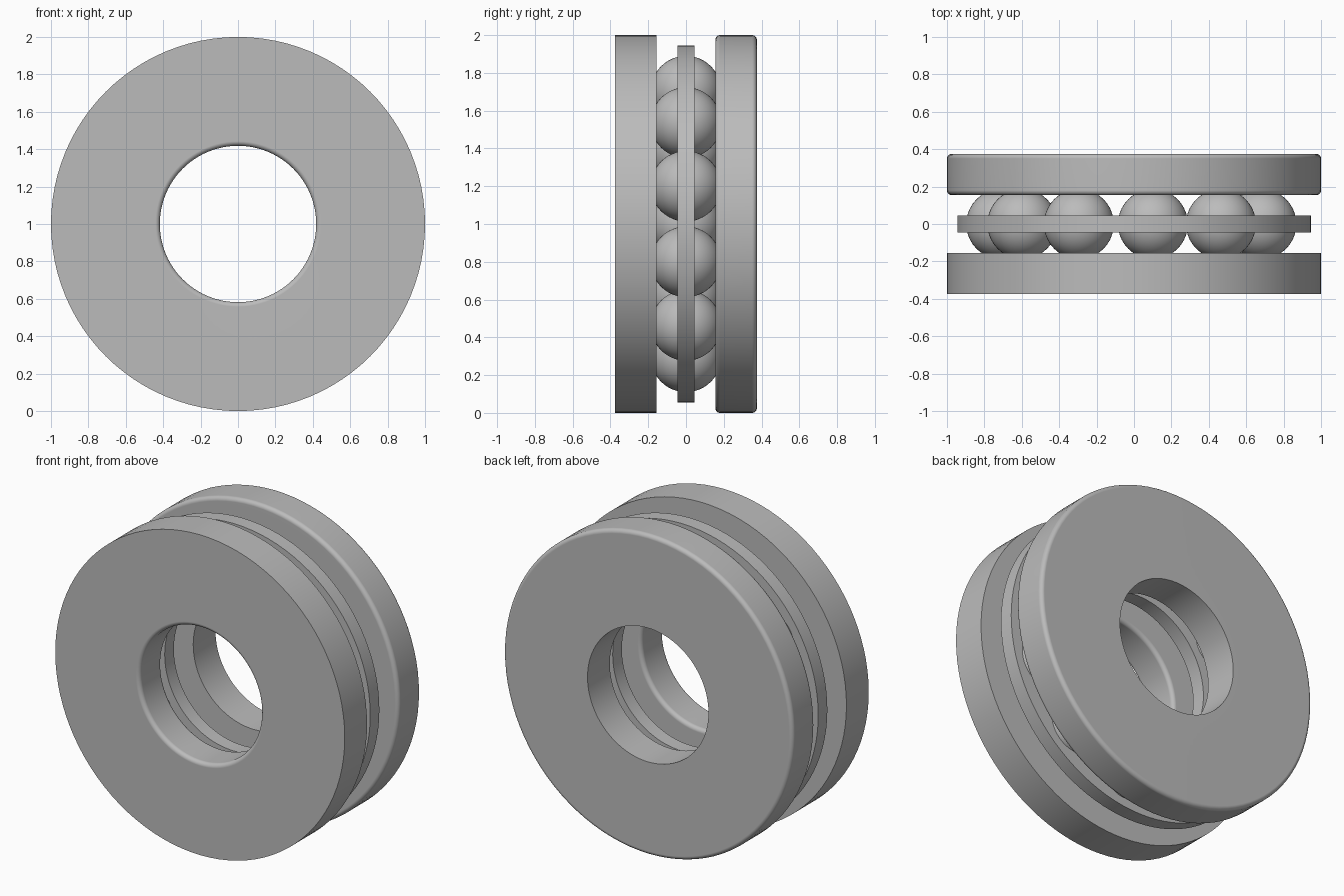
import bpy, bmesh
from math import pi, cos, sin, acos
from mathutils import Vector, Matrix

if "Cube" in bpy.data.objects:
    bpy.data.objects.remove(bpy.data.objects["Cube"], do_unlink=True)

PITCH, BALL, GROOVE = 0.71, 0.187, 0.19
INNER, OUTER = 0.155, 0.375      # washer faces, distance from the middle
BORE, RIM, FILLET = 0.418, 1.0, 0.025
BALLS, SEGMENTS = 11, 96
CENTRE = Vector((0, 0, 1))

steel = bpy.data.materials.new("steel grey")
steel.use_nodes = True
grey = (0.5, 0.5, 0.5, 1)
steel.diffuse_color = grey
steel.node_tree.nodes["Principled BSDF"].inputs["Base Color"].default_value = grey


def finish(name, bm, angle):
    bmesh.ops.recalc_face_normals(bm, faces=bm.faces)
    mesh = bpy.data.meshes.new(name)
    bm.to_mesh(mesh)
    bm.free()
    mesh.materials.append(steel)
    obj = bpy.data.objects.new(name, mesh)
    bpy.context.collection.objects.link(obj)
    bpy.ops.object.select_all(action="DESELECT")
    obj.select_set(True)
    bpy.context.view_layer.objects.active = obj
    bpy.ops.object.shade_smooth_by_angle(angle=angle)
    return obj


def lathe(name, profile):
    """Turn a closed (radius, y) outline around the bearing axis."""
    bm = bmesh.new()
    rings = []
    for i in range(SEGMENTS):
        a = 2 * pi * i / SEGMENTS
        rings.append([bm.verts.new((r * cos(a), y, 1 + r * sin(a))) for r, y in profile])
    n = len(profile)
    for i, ring in enumerate(rings):
        following = rings[(i + 1) % SEGMENTS]
        for j in range(n):
            k = (j + 1) % n
            bm.faces.new((ring[j], ring[k], following[k], following[j]))
    obj = finish(name, bm, 0.35)
    weighted = obj.modifiers.new("flat face normals", "WEIGHTED_NORMAL")
    weighted.keep_sharp = True


def corner(r, y, dr, dy, rounded, steps=6):
    """Outline corner pointing towards (dr, dy), square or filleted."""
    if not rounded:
        return [(r, y)]
    cr, cy = r - dr * FILLET, y - dy * FILLET
    arc = [i / steps * pi / 2 for i in range(steps + 1)]
    points = [(cr + dr * FILLET * cos(t), cy + dy * FILLET * sin(t)) for t in arc]
    return points if dr * dy > 0 else points[::-1]


def washer(name, side, round_bore, round_rim):
    # Ball groove, then around the section from the rim back to the bore
    half = acos(INNER / GROOVE)
    steps = 8
    outline = [(PITCH + GROOVE * sin(t), GROOVE * cos(t))
               for t in [half * (2 * i / steps - 1) for i in range(steps + 1)]]
    outline += corner(RIM, INNER, 1, -1, round_rim)[::-1][::-1]
    outline += corner(RIM, OUTER, 1, 1, round_rim)
    outline += corner(BORE, OUTER, -1, 1, round_bore)
    outline += corner(BORE, INNER, -1, -1, round_bore)
    lathe(name, [(r, side * y) for r, y in outline])


washer("front_washer", -1, True, False)
washer("back_washer", 1, False, True)

# Flat cage ring holding the balls
lathe("cage", [(0.475, -0.045), (0.945, -0.045), (0.945, 0.045), (0.475, 0.045)])

# Balls, evenly spaced with one on the right
for i in range(BALLS):
    a = pi + 2 * pi * i / BALLS
    bm = bmesh.new()
    place = Matrix.Translation(CENTRE + PITCH * Vector((cos(a), 0, sin(a))))
    bmesh.ops.create_uvsphere(bm, u_segments=40, v_segments=24, radius=BALL, matrix=place)
    finish(f"ball_{i + 1}", bm, 0.6)
